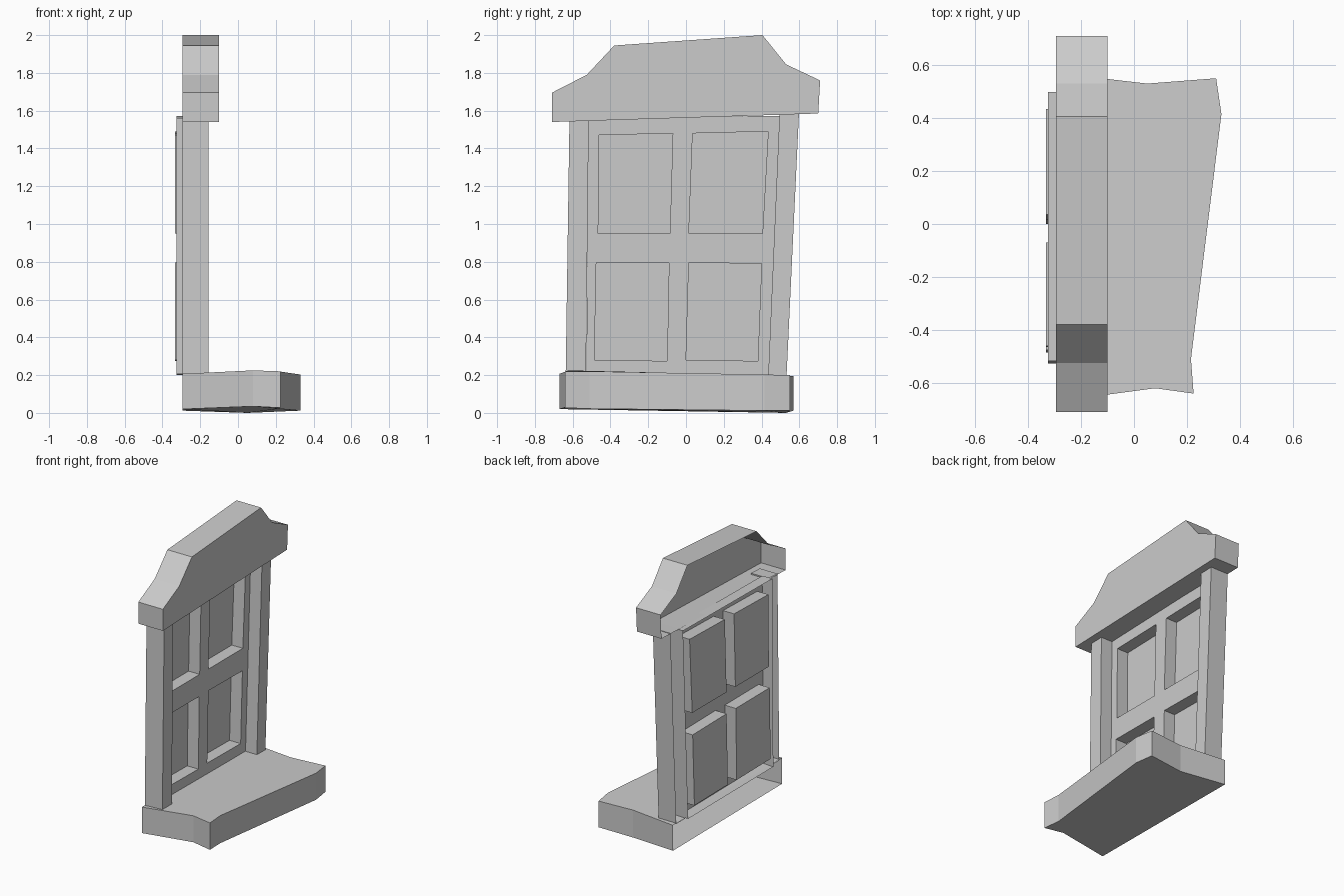
import bpy, bmesh

if "Cube" in bpy.data.objects:
    bpy.data.objects.remove(bpy.data.objects["Cube"])


def finish(name, bm):
    me = bpy.data.meshes.new(name)
    bm.to_mesh(me)
    bm.free()
    ob = bpy.data.objects.new(name, me)
    bpy.context.scene.collection.objects.link(ob)
    return ob


def loop(bm, pts, x):
    return [bm.verts.new((x, y, z)) for y, z in pts]


def walls(bm, front, back, inward=False):
    n = len(front)
    for i in range(n):
        j = (i + 1) % n
        quad = [front[i], back[i], back[j], front[j]]
        bm.faces.new(quad[::-1] if inward else quad)


def shell(name, pts, x_back, x_front):
    """Extruded profile facing +x, left open at the wall side."""
    bm = bmesh.new()
    f, b = loop(bm, pts, x_front), loop(bm, pts, x_back)
    bm.faces.new(f)
    walls(bm, f, b)
    return finish(name, bm)


# crooked header
shell("header", [(-.71, 1.54), (.70, 1.585), (.71, 1.76), (.53, 1.845),
                 (.405, 2.0), (-.38, 1.945), (-.525, 1.79), (-.71, 1.695)],
      -.295, -.10)

# side posts
shell("left_post", [(-.637, .2), (-.53, .2), (-.515, 1.555), (-.617, 1.55)],
      -.295, -.155)
shell("right_post", [(.435, .19), (.532, .19), (.598, 1.585), (.495, 1.58)],
      -.295, -.155)

# panel with four recessed fields
PANEL_X, RIM_X, RECESS_X = -.245, -.325, -.333
outline = [(-.527, .205), (.44, .2), (.498, 1.573), (-.517, 1.56)]
fields = [
    [(-.465, .95), (-.085, .95), (-.07, 1.48), (-.46, 1.47)],
    [(.015, .95), (.405, .95), (.435, 1.49), (.035, 1.48)],
    [(-.485, .28), (-.10, .275), (-.09, .793), (-.475, .795)],
    [(0, .28), (.38, .275), (.40, .79), (.015, .795)],
]
bm = bmesh.new()
rim = loop(bm, outline, PANEL_X)
holes = [loop(bm, p, PANEL_X) for p in fields]
edges = [bm.edges.new((lp[i], lp[(i + 1) % 4]))
         for lp in [rim] + holes for i in range(4)]
bmesh.ops.triangle_fill(bm, edges=edges, use_beauty=True, normal=(1, 0, 0))
for f in bm.faces:
    f.normal_update()
    if f.normal.x < 0:
        f.normal_flip()
bmesh.ops.dissolve_limit(bm, angle_limit=.01, verts=[], edges=bm.edges[:])
walls(bm, rim, loop(bm, outline, RIM_X))
for hole, pts in zip(holes, fields):
    back = loop(bm, pts, RECESS_X)
    walls(bm, hole, back, inward=True)
    bm.faces.new(back)
finish("panel", bm)

# uneven doorstep slab: x, y, bottom z, top z (counter-clockwise from above)
step = [(-.295, -.67, .02, .207), (.08, -.62, .035, .225),
        (.225, -.64, .027, .22), (.215, -.51, .022, .22),
        (.33, .415, .012, .203), (.31, .55, .012, .2),
        (.05, .53, 0, .197), (-.295, .57, .012, .195)]
bm = bmesh.new()
low = [bm.verts.new((x, y, z)) for x, y, z, _ in step]
top = [bm.verts.new((x, y, z)) for x, y, _, z in step]
bm.faces.new(top)
bm.faces.new(low[::-1])
for i in range(len(step) - 1):      # wall side stays open
    bm.faces.new([low[i], low[i + 1], top[i + 1], top[i]])
finish("doorstep", bm)
